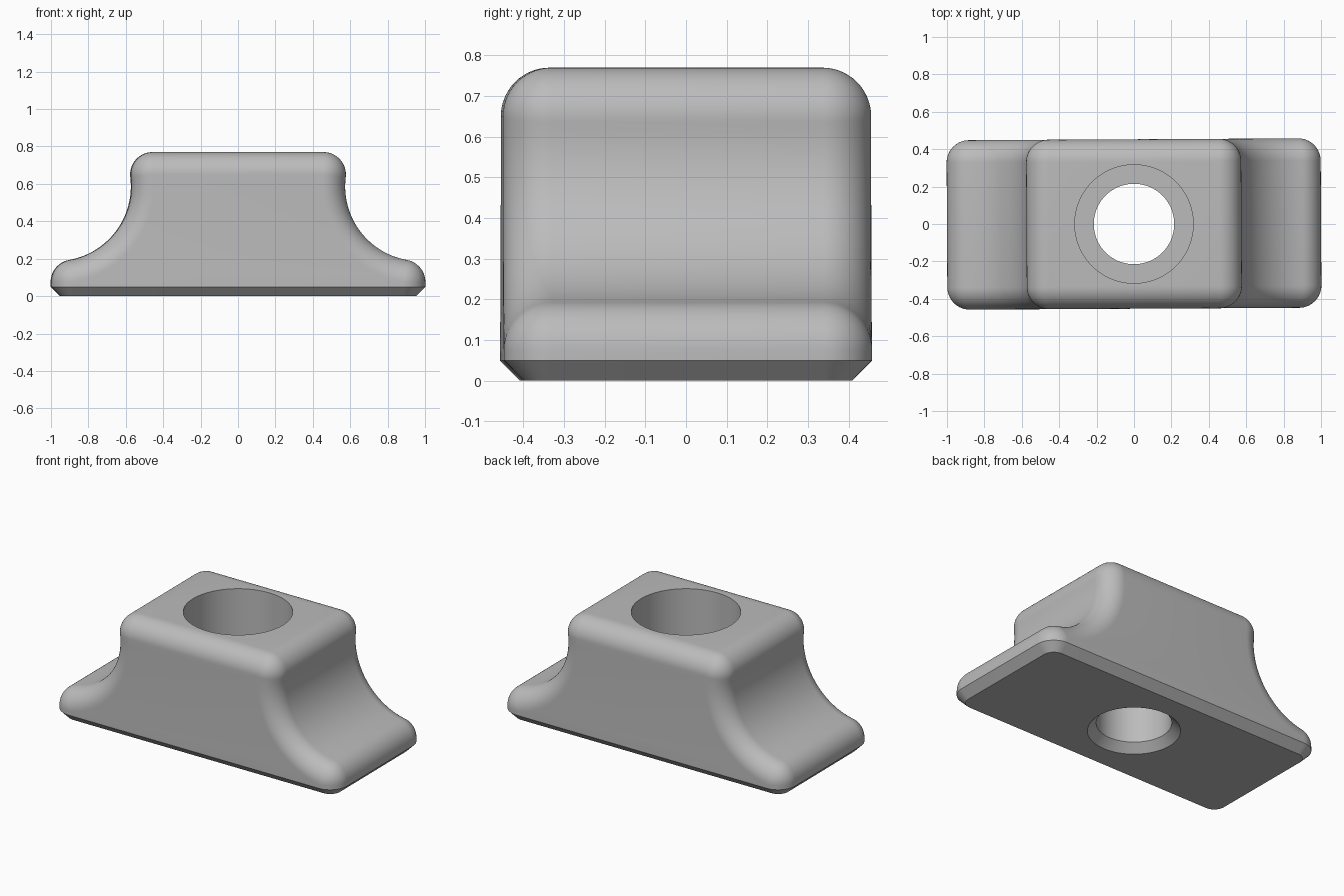
import bpy
import bmesh
from math import cos, sin, pi, atan2
from mathutils import Vector, Matrix

cube = bpy.data.objects.get("Cube")
if cube:
    bpy.data.objects.remove(cube, do_unlink=True)

HALF_Y = 0.453      # half depth
R = 0.12            # edge rounding radius
CHAMFER = 0.05
COVE = 0.4          # radius of the hollow flank
foot = Vector((0.88, 0.075))
shoulder = Vector((0.455, 0.65))

# Centre of the hollow, tangent to the foot and shoulder roundings
gap = shoulder - foot
reach = COVE + R
side = Vector((gap.y, -gap.x)).normalized()
cove = (foot + shoulder) / 2 + side * (reach ** 2 - (gap.length / 2) ** 2) ** 0.5
foot_end = atan2(cove.y - foot.y, cove.x - foot.x)
shoulder_start = atan2(cove.y - shoulder.y, cove.x - shoulder.x)


def sweep(a, b, n):
    return [a + (b - a) * i / n for i in range(n + 1)]


def direction(a):
    return Vector((cos(a), sin(a)))


# Half profile as pairs of inner point and outward direction
half = [(Vector((foot.x, CHAMFER)), Vector((1, 0)))]
half += [(foot, direction(a)) for a in sweep(0, foot_end, 14)]
half += [(cove - direction(a) * reach, direction(a))
         for a in sweep(foot_end, shoulder_start, 28)[1:-1]]
half += [(shoulder, direction(a)) for a in sweep(shoulder_start, pi / 2, 16)]
flip = Vector((-1, 1))
profile = half + [(p * flip, n * flip) for p, n in reversed(half)]

# Depth stations: quarter round, straight run, quarter round
stations = [(-1, a) for a in sweep(-pi / 2, 0, 14)] + [(1, a) for a in sweep(0, pi / 2, 14)]

bm = bmesh.new()
rows = []
for p, n in profile:
    rows.append([bm.verts.new((p.x + n.x * R * cos(a), s * (HALF_Y - R) + R * sin(a),
                               p.y + n.y * R * cos(a))) for s, a in stations])


def base_row(sx):
    return [bm.verts.new((sx * (foot.x + (R - CHAMFER) * cos(a)),
                          s * (HALF_Y - R) + (R - CHAMFER) * sin(a), 0)) for s, a in stations]


rows = [base_row(1)] + rows + [base_row(-1)]
for r0, r1 in zip(rows, rows[1:]):
    for j in range(len(stations) - 1):
        bm.faces.new((r0[j], r0[j + 1], r1[j + 1], r1[j]))
# Front and back walls, their chamfers, and the underside
for k in (0, -1):
    bm.faces.new([r[k] for r in rows[1:-1]])
    bm.faces.new((rows[0][k], rows[1][k], rows[-2][k], rows[-1][k]))
bm.faces.new(rows[0] + rows[-1][::-1])
bmesh.ops.remove_doubles(bm, verts=bm.verts, dist=0.0001)
bmesh.ops.recalc_face_normals(bm, faces=bm.faces)
bm.transform(Matrix.Rotation(0.0055, 4, "Z"))


def make_object(name, mesh_data):
    mesh = bpy.data.meshes.new(name)
    mesh_data.to_mesh(mesh)
    mesh_data.free()
    obj = bpy.data.objects.new(name, mesh)
    bpy.context.collection.objects.link(obj)
    return obj


block = make_object("clamp_block", bm)

# Stepped bolt hole: chamfered mouth, through bore, wide counterbore
bore = [(0.315, -0.05), (0.215, CHAMFER), (0.215, 0.36), (0.317, 0.36), (0.317, 0.9)]
hm = bmesh.new()
SEG = 72
rings = [[hm.verts.new((r * cos(2 * pi * i / SEG), r * sin(2 * pi * i / SEG), z))
          for i in range(SEG)] for r, z in bore]
for a, b in zip(rings, rings[1:]):
    for i in range(SEG):
        k = (i + 1) % SEG
        hm.faces.new((a[i], a[k], b[k], b[i]))
hm.faces.new(rings[0][::-1])
hm.faces.new(rings[-1])
bmesh.ops.recalc_face_normals(hm, faces=hm.faces)
cutter = make_object("hole_cutter", hm)
cutter.hide_render = True

cut = block.modifiers.new("bolt_hole", "BOOLEAN")
cut.operation = "DIFFERENCE"
cut.solver = "EXACT"
cut.object = cutter
bpy.ops.object.select_all(action="DESELECT")
block.select_set(True)
bpy.context.view_layer.objects.active = block
bpy.ops.object.modifier_apply(modifier=cut.name)
bpy.data.objects.remove(cutter, do_unlink=True)
bpy.ops.object.shade_smooth_by_angle(angle=pi / 6)

# Single plain grey
grey = bpy.data.materials.new("plain_grey")
grey.use_nodes = True
colour = (0.5, 0.5, 0.5, 1)
grey.diffuse_color = colour
grey.node_tree.nodes["Principled BSDF"].inputs["Base Color"].default_value = colour
block.data.materials.clear()
block.data.materials.append(grey)
